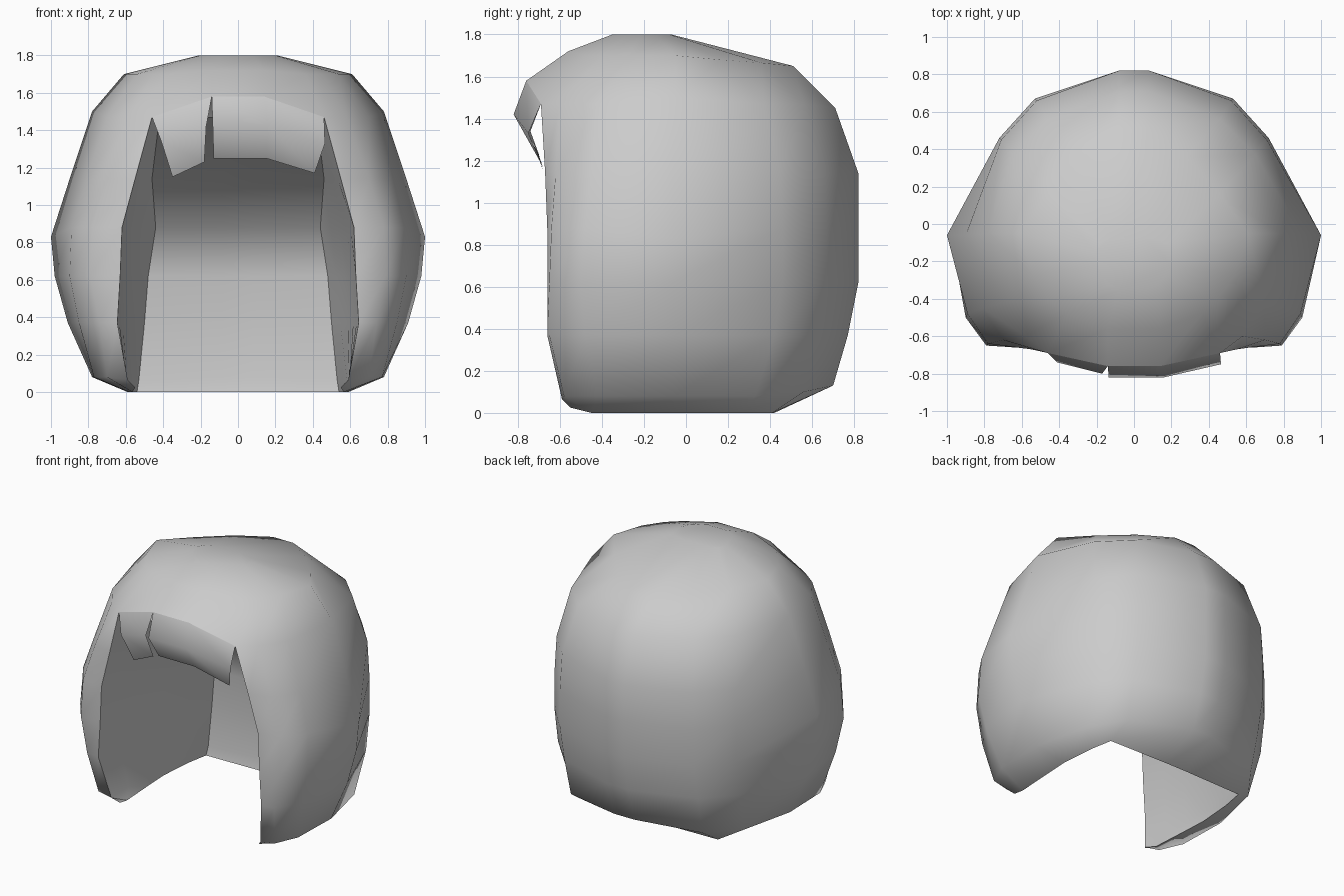
import bpy, bmesh, math

if "Cube" in bpy.data.objects:
    bpy.data.objects.remove(bpy.data.objects["Cube"])

def mirrored(half, z):
    """Half section (right side, front to back) -> full open row of 3D points."""
    right = [(p[0], p[1], p[2] if len(p) > 2 else z) for p in half]
    return right + [(-x, y, h) for x, y, h in reversed(right)]

def skin(bm, rows, closed=False):
    """Quads between successive rows of points."""
    grid = [[bm.verts.new(p) for p in row] for row in rows]
    n = len(rows[0])
    for a, b in zip(grid, grid[1:]):
        for i in range(n if closed else n - 1):
            j = (i + 1) % n
            bm.faces.new((a[i], a[j], b[j], b[i]))
    return grid

def finish(bm, name, angle):
    bmesh.ops.remove_doubles(bm, verts=bm.verts, dist=0.0005)
    bmesh.ops.recalc_face_normals(bm, faces=bm.faces)
    mesh = bpy.data.meshes.new(name)
    bm.to_mesh(mesh)
    bm.free()
    ob = bpy.data.objects.new(name, mesh)
    bpy.context.collection.objects.link(ob)
    bpy.ops.object.select_all(action='DESELECT')
    ob.select_set(True)
    bpy.context.view_layer.objects.active = ob
    bpy.ops.object.shade_smooth_by_angle(angle=math.radians(angle))
    return ob

# Outer sections below the fringe: face edge -> side -> back centre
lower = [
    (0.00, [(.55, -.55, .025), (.565, -.45), (.58, -.2), (.59, 0), (.57, .25), (.54, .41), (.08, .42)]),
    (0.08, [(.59, -.59, .065), (.70, -.58), (.77, -.42), (.78, -.06), (.69, .33), (.52, .56, .1), (.08, .70, .13)]),
    (0.37, [(.645, -.66), (.74, -.65), (.85, -.48), (.91, -.06), (.72, .42), (.53, .62), (.08, .77)]),
    (0.62, [(.63, -.66), (.79, -.65), (.9, -.5), (.98, -.06), (.72, .46), (.53, .67), (.08, .82)]),
    (0.88, [(.62, -.66), (.78, -.64), (.89, -.48), (1, -.06, .83), (.72, .46), (.53, .67), (.08, .82)]),
    (1.14, [(.55, -.67), (.70, -.62), (.81, -.45), (.9, -.06), (.71, .45), (.52, .66), (.08, .82)]),
]
# Crown sections, starting at the front centre
crown = [
    (1.47, [(.14, -.76, 1.58), (.46, -.69), (.58, -.6), (.70, -.42), (.78, -.05, 1.5),
            (.65, .37), (.46, .56), (.08, .71, 1.45)]),
    (1.70, [(.14, -.56, 1.72), (.36, -.48), (.45, -.4), (.54, -.27), (.61, -.05),
            (.46, .16, 1.68), (.28, .36, 1.665), (.08, .51, 1.65)]),
    (1.80, [(.08, -.35), (.13, -.32), (.17, -.28), (.20, -.22), (.21, -.15),
            (.18, -.1), (.13, -.08), (.06, -.07)]),
]
join = (crown[0][0], crown[0][1][1:])

bm = bmesh.new()
outer = lower + [join]
skin(bm, [mirrored(h, z) for z, h in outer])
top = skin(bm, [mirrored(h, z) for z, h in crown], closed=True)
bm.faces.new(top[-1])

# Inner lining: tapers from the face edge to a flat back wall, then a sloping ceiling
corners = [(.53, .42), (.5, .42), (.48, .42), (.44, .38), (.46, -.15), (.42, -.5)]
lining = [mirrored(lower[0][1], 0)]
for (z, half), (cx, cy) in zip(outer[1:], corners):
    ax, ay, az = (list(half[0]) + [z])[:3]
    pts = []
    for t in (0, .2, .4, .6, .8, 1):
        bulge = .03 * math.sin(math.pi * t) * (cy > .3)
        pts.append((ax + (cx - ax) * t + bulge, ay + (cy - ay) * t, az))
    lining.append(mirrored(pts + [(.08, cy + .02)], z))
inner = skin(bm, lining)
bm.faces.new(inner[-1])
finish(bm, "hair_shell", 60)

# Fringe: two curved locks split by a narrow notch
fringe = [
    [[(-.46, -.69, 1.47), (-.14, -.76, 1.58)],
     [(-.41, -.74, 1.34), (-.17, -.80, 1.42)],
     [(-.35, -.68, 1.15), (-.18, -.70, 1.23)]],
    [[(-.14, -.76, 1.58), (.14, -.76, 1.58), (.46, -.69, 1.47)],
     [(-.135, -.82, 1.42), (.16, -.82, 1.42), (.465, -.75, 1.33)],
     [(-.13, -.71, 1.25), (.15, -.71, 1.25), (.41, -.68, 1.17)]],
]
bm = bmesh.new()
for lock in fringe:
    skin(bm, lock)
finish(bm, "fringe", 70)
